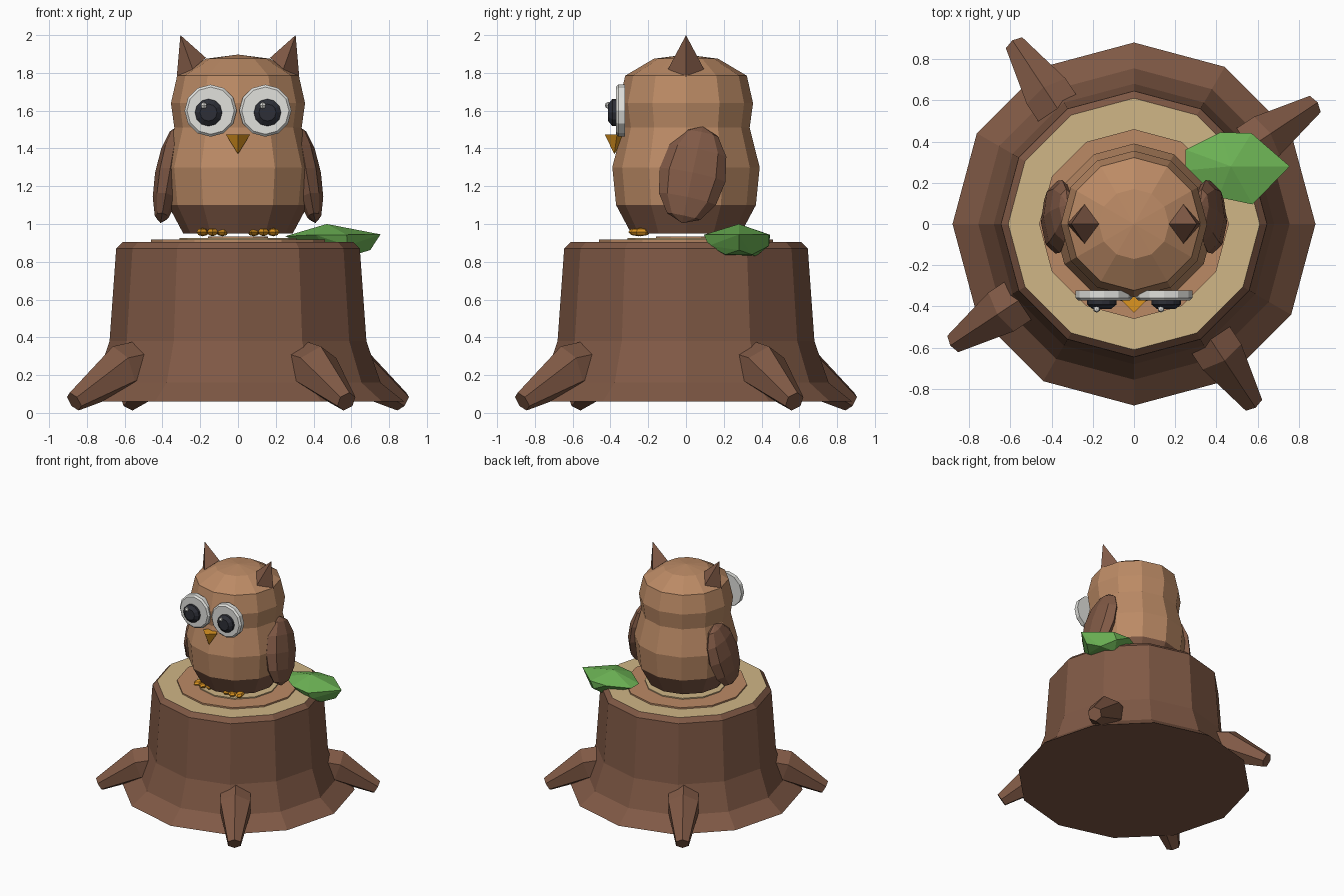
import bpy, bmesh, math
from mathutils import Vector, Matrix

old = bpy.data.objects.get("Cube")
if old:
    bpy.data.objects.remove(old)


def material(name, r, g, b):
    m = bpy.data.materials.new(name)
    m.use_nodes = True
    m.diffuse_color = (r, g, b, 1)
    m.node_tree.nodes["Principled BSDF"].inputs["Base Color"].default_value = (r, g, b, 1)
    return m


BARK = material("bark brown", .216, .100, .060)
FEATHER = material("feather brown", .50, .255, .13)
WOOD = material("pale wood", .63, .465, .24)
LEAF = material("leaf green", .15, .45, .09)
ORANGE = material("beak orange", .72, .30, .015)
WHITE = material("eye white", .75, .75, .72)
BLACK = material("pupil black", .026, .028, .038)


def finish(name, bm, *mats):
    bmesh.ops.recalc_face_normals(bm, faces=bm.faces)
    mesh = bpy.data.meshes.new(name)
    bm.to_mesh(mesh)
    bm.free()
    for m in mats:
        mesh.materials.append(m)
    ob = bpy.data.objects.new(name, mesh)
    bpy.context.collection.objects.link(ob)
    return ob


def skin(bm, rings):
    """Join equal rings of points with quads and cap both ends."""
    rings = [[bm.verts.new(p) for p in ring] for ring in rings]
    n = len(rings[0])
    for a, b in zip(rings, rings[1:]):
        for i in range(n):
            j = (i + 1) % n
            bm.faces.new((a[i], a[j], b[j], b[i]))
    bm.faces.new(rings[0])
    bm.faces.new(rings[-1])


def lathe(profile, sides=12, apex=None):
    bm = bmesh.new()
    skin(bm, [[(r * math.cos(math.tau * i / sides), r * math.sin(math.tau * i / sides), z)
               for i in range(sides)] for r, z in profile])
    if apex is not None:
        bm.faces.ensure_lookup_table()
        top = bmesh.ops.poke(bm, faces=[bm.faces[-1]])["verts"][0]
        top.co.z = apex
    return bm


def ellipsoid(name, mat, place, size, rot=(0, 0, 0), u=8, v=6):
    bm = bmesh.new()
    bmesh.ops.create_uvsphere(bm, u_segments=u, v_segments=v, radius=1)
    ob = finish(name, bm, mat)
    ob.location, ob.scale = place, size
    ob.rotation_euler = [math.radians(a) for a in rot]
    return ob


def hull(name, mat, points):
    bm = bmesh.new()
    for p in points:
        bm.verts.new(p)
    bmesh.ops.convex_hull(bm, input=bm.verts)
    return finish(name, bm, mat)


# Stump: flared trunk with a cut top
stump = finish("stump", lathe([(.88, .06), (.755, .16), (.68, .38), (.645, .87), (.61, .905)]), BARK, WOOD)
for f in stump.data.polygons:
    if f.normal.z > .9 and f.center.z > .9:
        f.material_index = 1

# Growth rings
for name, r, top, mat in (("outer_growth_ring", .46, .917, FEATHER),
                          ("middle_growth_ring", .31, .926, WOOD),
                          ("inner_growth_ring", .16, .934, FEATHER)):
    finish(name, lathe([(r, .9), (r, top)]), mat)

# Roots: tapered six-sided tubes with a bend
path = [(Vector((.58, 0, .26)), .13), (Vector((.75, 0, .23)), .13), (Vector((1.04, 0, .06)), .055)]
tilts = (10, 20, 31)
for k in range(4):
    turn = Matrix.Rotation(math.radians(33.5 + 90 * k), 3, "Z")
    rings = []
    for (centre, r), tilt in zip(path, tilts):
        t = math.radians(tilt)
        up = Vector((math.sin(t), 0, math.cos(t)))
        rings.append([turn @ (centre + r * (up * math.sin(a) + Vector((0, math.cos(a), 0))))
                      for a in (math.tau * (i + .5) / 6 for i in range(6))])
    bm = bmesh.new()
    skin(bm, rings)
    finish(f"root_{k + 1}", bm, BARK)

# Owl body and head, with a darker band at the bottom
body = finish("owl_body", lathe([(.29, .95), (.37, 1.1), (.39, 1.3), (.337, 1.51), (.355, 1.64),
                                 (.322, 1.785), (.17, 1.875)], apex=1.897), FEATHER, BARK)
for f in body.data.polygons:
    if f.center.z < 1.08:
        f.material_index = 1

for side, s in (("left", 1), ("right", -1)):
    # Wing
    ellipsoid(side + "_wing", BARK, (s * .365, .035, 1.26), (.075, .178, .265),
              (-12, -10 * s, 0), 8, 6)
    # Ear tuft
    hull(side + "_ear_tuft", BARK, [(s * .17, 0, 1.88), (s * .325, 0, 1.77), (s * .24, .095, 1.82),
                                    (s * .24, -.095, 1.82), (s * .305, 0, 2)])
    # Eye, pupil and glint, all facing forward
    for name, mat, profile, place in (
            ("eye", WHITE, [(.138, 0), (.138, .035), (.125, .048)], (s * .145, -.323, 1.6)),
            ("pupil", BLACK, [(.072, 0), (.072, .02), (.045, .042)], (s * .156, -.37, 1.59))):
        ob = finish(f"{side}_{name}", lathe(profile), mat)
        ob.location = place
        ob.rotation_euler.x = math.pi / 2
    ellipsoid(side + "_eye_glint", WHITE, (s * .156 - .025, -.412, 1.628), (.018, .018, .018), u=6, v=4)
    # Foot with three splayed toes
    for i in (-1, 0, 1):
        ellipsoid(f"{side}_toe_{i + 2}", ORANGE, (s * .135 + .052 * i, -.25 + .008 * abs(i), .957),
                  (.032, .056, .022), (0, 0, 12 * i), 6, 4)

# Beak: four-sided spike pointing down
hull("beak", ORANGE, [(.065, -.365, 1.475), (-.065, -.365, 1.475), (0, -.43, 1.475),
                      (0, -.3, 1.475), (0, -.38, 1.37)])

# Leaf: faceted pad resting over the rim
hull("leaf", LEAF, [(.25, .36, .935), (.25, .26, .935), (.755, .28, .945), (.47, .28, 1),
                    (.42, .445, .943), (.57, .44, .943), (.575, .095, .943), (.41, .13, .943),
                    (.54, .44, .885), (.58, .12, .885), (.5, .2, .83), (.5, .37, .83),
                    (.62, .21, .838), (.62, .35, .838), (.7, .28, .862)])
